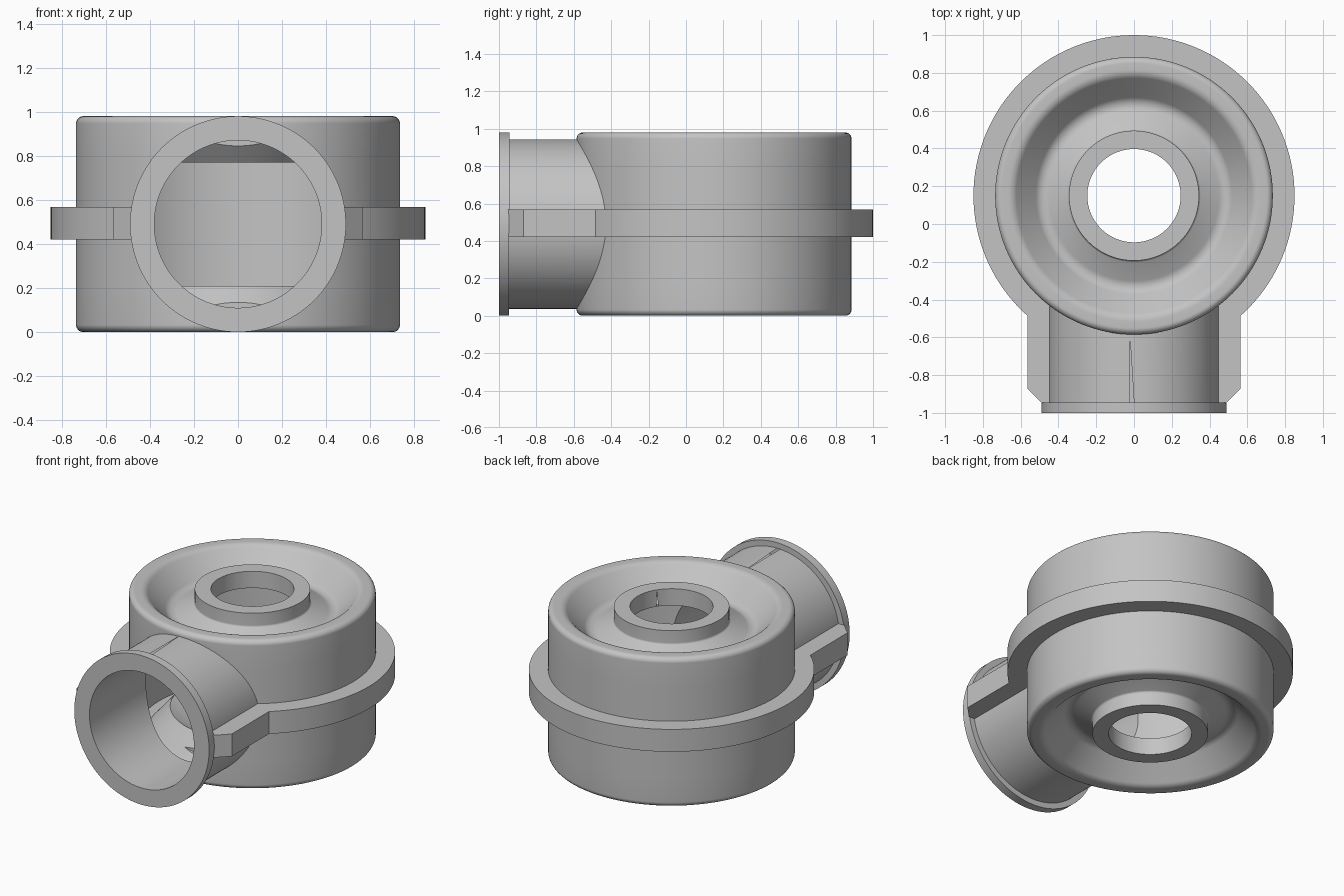
import bpy, bmesh, math
from mathutils import Vector, Matrix

cube = bpy.data.objects.get("Cube")
if cube:
    bpy.data.objects.remove(cube, do_unlink=True)

MID = 0.49          # height of the symmetry plane
AXIS_Y = 0.15       # centre of the round chamber
SEG = 128

grey = bpy.data.materials.new("plain grey")
grey.use_nodes = True
grey.diffuse_color = (0.55, 0.55, 0.55, 1)
grey.node_tree.nodes["Principled BSDF"].inputs["Base Color"].default_value = (0.55, 0.55, 0.55, 1)


def finish(name, bm):
    bmesh.ops.recalc_face_normals(bm, faces=bm.faces)
    mesh = bpy.data.meshes.new(name)
    bm.to_mesh(mesh)
    bm.free()
    mesh.materials.append(grey)
    obj = bpy.data.objects.new(name, mesh)
    bpy.context.scene.collection.objects.link(obj)
    return obj


def rounded(points, steps=7):
    """Profile points (r, h, fillet radius) with the corners replaced by arcs."""
    out = []
    for i, (r, h, rad) in enumerate(points):
        p = Vector((r, h))
        if not rad:
            out.append(p)
            continue
        a = (Vector(points[i - 1][:2]) - p).normalized()
        b = (Vector(points[i + 1][:2]) - p).normalized()
        half = a.angle(b) / 2
        centre = p + (a + b).normalized() * rad / math.sin(half)
        start = p + a * rad / math.tan(half) - centre
        end = p + b * rad / math.tan(half) - centre
        for k in range(steps + 1):
            t = k / steps
            out.append(centre + (start * (1 - t) + end * t).normalized() * rad)
    return out


def revolve(name, half):
    """Revolve a half profile, mirrored about the middle plane, into a closed ring."""
    loop = half + [Vector((p.x, -p.y)) for p in reversed(half)]
    bm = bmesh.new()
    rings = []
    for i in range(SEG):
        a = 2 * math.pi * i / SEG
        rings.append([bm.verts.new((p.x * math.cos(a), AXIS_Y + p.x * math.sin(a), MID + p.y))
                      for p in loop])
    n = len(loop)
    for i in range(SEG):
        r0, r1 = rings[i], rings[(i + 1) % SEG]
        for j in range(n):
            k = (j + 1) % n
            bm.faces.new((r0[j], r1[j], r1[k], r0[k]))
    return finish(name, bm)


def upright(name, radius, z0, z1):
    bm = bmesh.new()
    bmesh.ops.create_cone(bm, cap_ends=True, segments=SEG, radius1=radius, radius2=radius,
                          depth=z1 - z0, matrix=Matrix.Translation((0, AXIS_Y, (z0 + z1) / 2)))
    return finish(name, bm)


def lengthwise(name, radius, y0, y1):
    place = Matrix.Translation((0, (y0 + y1) / 2, MID)) @ Matrix.Rotation(math.pi / 2, 4, 'X')
    bm = bmesh.new()
    bmesh.ops.create_cone(bm, cap_ends=True, segments=SEG, radius1=radius, radius2=radius,
                          depth=y1 - y0, matrix=place)
    return finish(name, bm)


def combine(target, other, operation):
    mod = target.modifiers.new(operation.lower(), 'BOOLEAN')
    mod.operation = operation
    mod.solver = 'EXACT'
    mod.object = other
    bpy.context.view_layer.update()
    bpy.context.view_layer.objects.active = target
    bpy.ops.object.modifier_apply(modifier=mod.name)
    bpy.data.objects.remove(other, do_unlink=True)


# Round chamber with a grooved top and bottom and a raised centre boss
housing = revolve("chamber_housing", rounded([
    (0.10, 0.49, 0), (0.344, 0.49, 0), (0.344, 0.40, 0.015), (0.49, 0.33, 0.06),
    (0.64, 0.49, 0.06), (0.735, 0.49, 0.033), (0.735, 0.30, 0)]))

# Side pipe, trimmed so that it ends inside the chamber wall
pipe = lengthwise("pipe", 0.453, -0.97, -0.10)
combine(pipe, upright("pipe_trim", 0.705, -0.5, 1.5), 'DIFFERENCE')
combine(housing, pipe, 'UNION')

# Flange ring around the middle, with straight wings along the pipe
Z0, Z1 = 0.42, 0.567
combine(housing, upright("flange_ring", 0.85, Z0, Z1), 'UNION')
bm = bmesh.new()
side = [(0.565, -0.2), (0.565, -0.87), (0.48, -0.955)]
outline = side + [(-x, y) for x, y in reversed(side)]
face = bm.faces.new([bm.verts.new((x, y, Z0)) for x, y in outline])
top = bmesh.ops.extrude_face_region(bm, geom=[face])
bmesh.ops.translate(bm, vec=(0, 0, Z1 - Z0),
                    verts=[v for v in top["geom"] if isinstance(v, bmesh.types.BMVert)])
combine(housing, finish("flange_wings", bm), 'UNION')

# Collar on the pipe mouth
combine(housing, lengthwise("pipe_collar", 0.49, -1.0, -0.945), 'UNION')

# Hollow inside: chamber, centre holes and pipe bore
cavity = revolve("cavity", rounded([
    (0.05, 0.38, 0), (0.27, 0.38, 0), (0.49, 0.28, 0), (0.62, 0.43, 0), (0.68, 0.43, 0)]))
combine(housing, cavity, 'DIFFERENCE')
combine(housing, upright("centre_hole", 0.247, -0.5, 1.5), 'DIFFERENCE')
combine(housing, lengthwise("pipe_bore", 0.38, -1.2, AXIS_Y - 0.555), 'DIFFERENCE')

# Smooth round surfaces, sharp edges
bpy.ops.object.select_all(action='DESELECT')
housing.select_set(True)
bpy.context.view_layer.objects.active = housing
bpy.ops.object.shade_smooth_by_angle(angle=math.radians(30))
